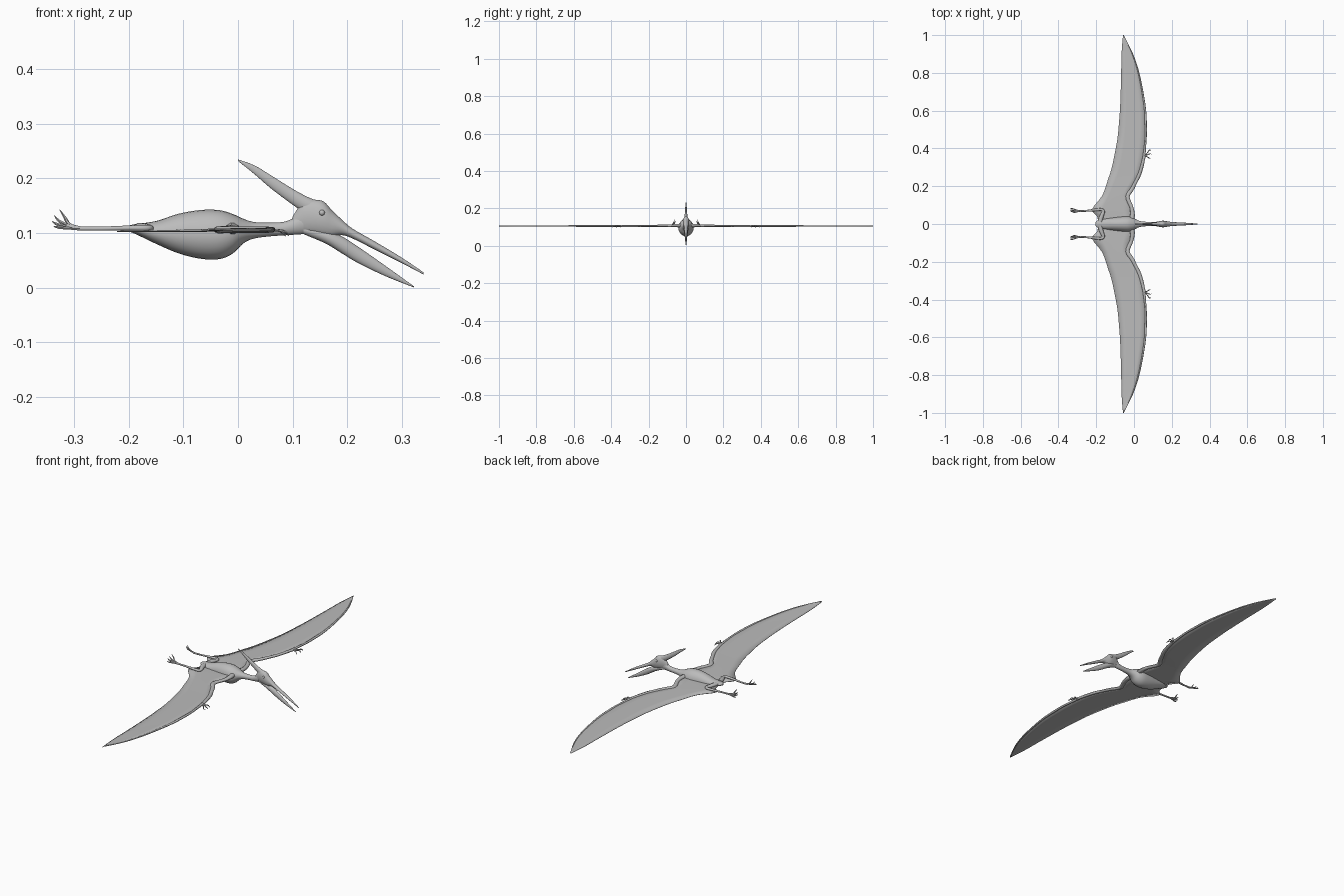
import bpy, bmesh, math
from mathutils import Vector

cube = bpy.data.objects.get("Cube")
if cube:
    bpy.data.objects.remove(cube)

GREY = (0.5, 0.5, 0.5, 1)
skin = bpy.data.materials.new("grey_skin")
skin.use_nodes = True
skin.diffuse_color = GREY
skin.node_tree.nodes["Principled BSDF"].inputs["Base Color"].default_value = GREY


def smooth_rows(rows, steps=4):
    """Catmull-Rom interpolation of rows of numbers."""
    rows = [Vector(r) for r in rows]
    out = []
    for i in range(len(rows) - 1):
        a, b, c, d = rows[max(i - 1, 0)], rows[i], rows[i + 1], rows[min(i + 2, len(rows) - 1)]
        for s in range(steps):
            t = s / steps
            out.append(0.5 * (2 * b + (c - a) * t + (2 * a - 5 * b + 4 * c - d) * t ** 2
                              + (3 * b - a - 3 * c + d) * t ** 3))
    return out + [rows[-1]]


def finish(name, bm, mirror=False):
    bmesh.ops.recalc_face_normals(bm, faces=bm.faces)
    mesh = bpy.data.meshes.new(name)
    bm.to_mesh(mesh)
    bm.free()
    mesh.materials.append(skin)
    obj = bpy.data.objects.new(name, mesh)
    bpy.context.collection.objects.link(obj)
    bpy.ops.object.select_all(action='DESELECT')
    obj.select_set(True)
    bpy.context.view_layer.objects.active = obj
    bpy.ops.object.shade_smooth_by_angle(angle=math.radians(50))
    if mirror:
        mod = obj.modifiers.new("mirror", 'MIRROR')
        mod.use_axis = (False, True, False)
    return obj


def loft(name, rings, mirror=False, sides=14):
    """Skin elliptical rings, each a centre with two half-axis vectors."""
    bm = bmesh.new()
    loops = []
    for centre, side, up in rings:
        angles = [math.tau * k / sides for k in range(sides)]
        loops.append([bm.verts.new(centre + side * math.cos(a) + up * math.sin(a)) for a in angles])
    for lo, hi in zip(loops, loops[1:]):
        for k in range(sides):
            n = (k + 1) % sides
            bm.faces.new((lo[k], lo[n], hi[n], hi[k]))
    bm.faces.new(loops[0])
    bm.faces.new(loops[-1])
    return finish(name, bm, mirror)


def profile(name, rows, sides=20):
    """Central part from rows of x, top z, bottom z, half width."""
    rings = []
    for x, top, bottom, width in smooth_rows(rows):
        rings.append((Vector((x, 0, (top + bottom) / 2)), Vector((0, max(width, 0.0008), 0)),
                      Vector((0, 0, max((top - bottom) / 2, 0.0008)))))
    return loft(name, rings, sides=sides)


def limb(name, rows, sides=10):
    """Mirrored limb from rows of x, y, z, half width, half height."""
    pts = smooth_rows(rows)
    rings = []
    for i, p in enumerate(pts):
        along = (pts[min(i + 1, len(pts) - 1)] - pts[max(i - 1, 0)]).to_3d()
        along = Vector(along[:3]).normalized()
        side = Vector((0, 0, 1)).cross(along).normalized()
        rings.append((Vector(p[:3]), side * max(p[3], 0.0005),
                      along.cross(side) * max(p[4], 0.0005)))
    return loft(name, rings, True, sides)


# Torso and neck
profile("body", [
    (-0.205, .112, .104, .008), (-0.19, .116, .099, .02), (-0.15, .122, .08, .028),
    (-0.11, .135, .063, .034), (-0.07, .142, .053, .039), (-0.035, .142, .052, .041),
    (-0.01, .135, .062, .036), (0.01, .126, .081, .025), (0.03, .120, .090, .016),
    (0.06, .119, .094, .012), (0.09, .122, .096, .011), (0.12, .138, .098, .011)], 24)

# Head with beak, lower jaw, swept crest
profile("head_and_upper_beak", [
    (0.10, .130, .103, .006), (0.12, .158, .099, .012), (0.142, .161, .095, .016),
    (0.158, .157, .092, .017), (0.172, .142, .092, .015), (0.19, .125, .096, .012),
    (0.21, .108, .09, .010), (0.25, .085, .07, .008), (0.30, .055, .045, .005),
    (0.34, .028, .024, .001)])
profile("lower_jaw", [
    (0.12, .115, .098, .008), (0.16, .106, .081, .013), (0.19, .094, .063, .011),
    (0.22, .075, .045, .008), (0.27, .04, .021, .005), (0.323, .002, .0, .001)])
profile("crest", [
    (0.0, .235, .232, .001), (0.03, .224, .208, .003), (0.06, .206, .182, .005),
    (0.10, .181, .152, .007), (0.13, .165, .132, .010), (0.15, .158, .122, .010)])

# Eyes
bm = bmesh.new()
bmesh.ops.create_uvsphere(bm, u_segments=12, v_segments=8, radius=0.0055)
bmesh.ops.translate(bm, verts=bm.verts, vec=(0.154, 0.0145, 0.137))
finish("eyes", bm, True)

# Wing membrane: y, leading x, trailing x
bm = bmesh.new()
last = None
for y, lead, trail in smooth_rows([
        (0, 0, -.19), (.04, .004, -.195), (.078, 0, -.222), (.15, -.025, -.168),
        (.235, .026, -.138), (.29, .047, -.12), (.357, .06, -.105), (.45, .066, -.088),
        (.53, .066, -.08), (.63, .06, -.073), (.79, .03, -.068), (.9, -.005, -.066),
        (1, -.055, -.058)], 3):
    row = [bm.verts.new((lead + (trail - lead) * k / 4, y, .107 - .001 * k)) for k in range(5)]
    if last:
        for k in range(4):
            bm.faces.new((last[k], last[k + 1], row[k + 1], row[k]))
    last = row
membrane = finish("wing_membranes", bm, True)
solid = membrane.modifiers.new("thickness", 'SOLIDIFY')
solid.thickness = 0.002
solid.offset = 0

# Arm bones and long wing finger along the leading edge
limb("arms", [
    (-.015, .01, .108, .014, .012), (-.008, .05, .108, .012, .009), (-.014, .09, .107, .010, .007),
    (-.034, .145, .106, .011, .007), (-.008, .19, .106, .010, .006), (.03, .27, .106, .008, .006),
    (.054, .357, .106, .008, .006)])
limb("wing_fingers", [
    (.05, .34, .106, .007, .006), (.062, .45, .106, .005, .005), (.062, .53, .106, .006, .005),
    (.056, .63, .106, .005, .004), (.027, .79, .106, .004, .003), (-.008, .9, .106, .003, .003),
    (-.055, .998, .106, .001, .001)])

# Small clawed hand fingers
for i, (x, y, z) in enumerate([(.09, .392, .098), (.093, .372, .095), (.087, .35, .094)]):
    limb(f"hand_claw_{i + 1}", [
        (.052, .357, .105, .004, .004), ((.052 + x) / 2, (.362 + y) / 2, .105, .0025, .0025),
        (x - .008, y, .103, .0025, .0025), (x, y - .003, z, .0005, .0005)], 6)

# Legs trailing behind the body
limb("thighs", [
    (-.18, .012, .110, .012, .009), (-.172, .04, .110, .011, .008), (-.162, .066, .109, .008, .006),
    (-.172, .076, .109, .007, .006), (-.20, .075, .109, .007, .005), (-.25, .07, .108, .005, .004),
    (-.295, .068, .108, .005, .004)])

# Toes curling upward
for i, (x, y, z) in enumerate([(-.327, .06, .143), (-.337, .066, .132),
                               (-.341, .073, .122), (-.338, .082, .112)]):
    limb(f"toe_{i + 1}", [
        (-.285, .068, .108, .004, .004), (-.308, (.068 + y) / 2, .108 + (z - .108) * .2, .003, .003),
        (x + .01, y, .108 + (z - .108) * .55, .003, .003), (x, y + .001, z, .0005, .0005)], 6)
